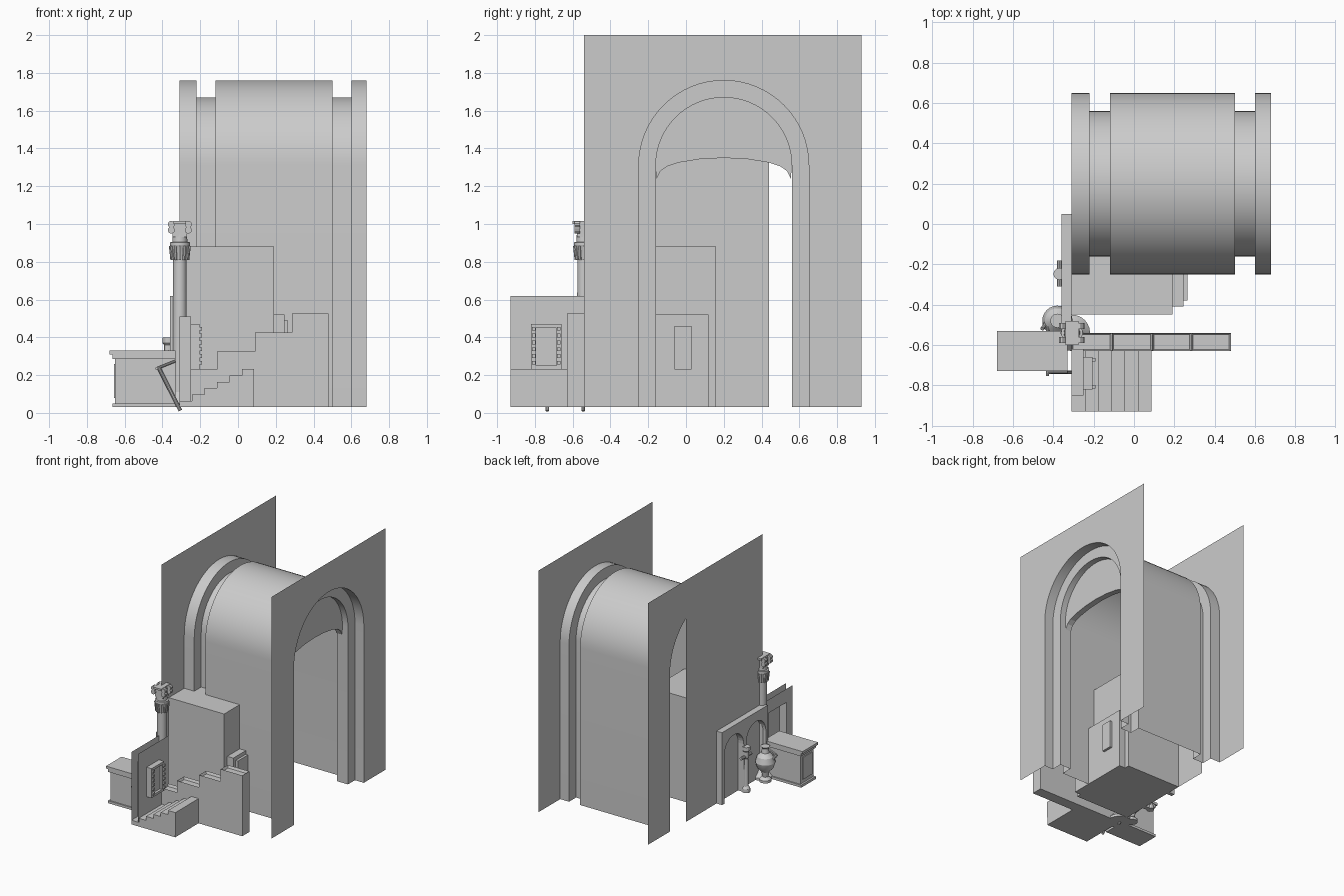
import bpy, bmesh
from math import sin, cos, pi, sqrt, acos
from mathutils import Vector

if "Cube" in bpy.data.objects:
    bpy.data.objects.remove(bpy.data.objects["Cube"])

FLOOR = 0.03
ARCH_Y, ARCH_Z = 0.20, 1.31          # arch centre


def finish(name, bm, smooth=False, closed=True):
    if closed:
        bmesh.ops.recalc_face_normals(bm, faces=bm.faces)
    me = bpy.data.meshes.new(name)
    bm.to_mesh(me)
    bm.free()
    ob = bpy.data.objects.new(name, me)
    bpy.context.collection.objects.link(ob)
    if smooth:
        bpy.context.view_layer.objects.active = ob
        ob.select_set(True)
        bpy.ops.object.shade_smooth_by_angle()
        ob.select_set(False)
    return ob


def box(name, x0, x1, y0, y1, z0, z1):
    return prism(name, [(y0, z0), (y1, z0), (y1, z1), (y0, z1)], 'X', x0, x1)


def prism(name, pts, axis, a, b=None, inset=None):
    """Extrude a profile along X (pts = y,z) or Y (pts = x,z); flat sheet if b is None."""
    bm = bmesh.new()
    at = lambda p, t: (t, p[0], p[1]) if axis == 'X' else (p[0], t, p[1])
    f = bm.faces.new([bm.verts.new(at(p, a)) for p in pts])
    if b is not None:
        g = bmesh.ops.extrude_face_region(bm, geom=[f])['geom']
        d = Vector((b - a, 0, 0)) if axis == 'X' else Vector((0, b - a, 0))
        bmesh.ops.translate(bm, vec=d, verts=[v for v in g if isinstance(v, bmesh.types.BMVert)])
        bmesh.ops.recalc_face_normals(bm, faces=bm.faces)
    if inset:
        tops = [f for f in bm.faces if f.normal.z > 0.9]
        bmesh.ops.inset_individual(bm, faces=tops, thickness=inset, depth=-0.02)
        return finish(name, bm, closed=False)
    return finish(name, bm)


def lathe(name, prof, cx, cy, n=24):
    bm = bmesh.new()
    rings = [[bm.verts.new((cx + r * cos(2 * pi * i / n), cy + r * sin(2 * pi * i / n), z))
              for i in range(n)] for r, z in prof]
    for a, b in zip(rings, rings[1:]):
        for i in range(n):
            bm.faces.new((a[i], a[(i + 1) % n], b[(i + 1) % n], b[i]))
    bm.faces.new(rings[0])
    bm.faces.new(rings[-1])
    return finish(name, bm, True)


def rod(name, p, q, r, n=10):
    p, q = Vector(p), Vector(q)
    bm = bmesh.new()
    bmesh.ops.create_cone(bm, cap_ends=True, segments=n, radius1=r, radius2=r, depth=(q - p).length)
    ob = finish(name, bm, True)
    ob.rotation_mode = 'QUATERNION'
    ob.rotation_quaternion = (q - p).to_track_quat('Z', 'Y')
    ob.location = (p + q) / 2
    return ob


def arch(r, cy=ARCH_Y, cz=ARCH_Z, n=32, a0=pi, a1=0.0, base=FLOOR):
    arc = [(cy + r * cos(a0 + (a1 - a0) * i / n), cz + r * sin(a0 + (a1 - a0) * i / n))
           for i in range(n + 1)]
    return [(arc[0][0], base)] + arc + [(arc[-1][0], base)]


# Barrel vault with a stepped rib near each end
bm = bmesh.new()
stations = [(-.31, .45), (-.22, .45), (-.22, .36), (-.12, .36), (-.12, .45),
            (.50, .45), (.50, .36), (.60, .36), (.60, .45), (.68, .45)]
rows = [[bm.verts.new((x, y, z)) for y, z in arch(r)] for x, r in stations]
for a, b in zip(rows, rows[1:]):
    for i in range(len(a) - 1):
        bm.faces.new((a[i], a[i + 1], b[i + 1], b[i]))
finish("barrel_vault", bm, True)

# End walls: full arch on the right, mostly filled arch on the left
frame = [(.93, FLOOR), (.93, 2), (-.54, 2), (-.54, FLOOR)]
prism("right_wall", frame + arch(.45), 'X', .68)
prism("left_wall", frame + arch(.45, a0=acos(.24 / .45), n=12), 'X', -.31)

# Lunette filling the head of the right portal
lower = [(.555, 1.24), (.535, 1.28), (.50, 1.305), (.44, 1.325), (.33, 1.343), (.2, 1.35),
         (.07, 1.343), (-.04, 1.325), (-.10, 1.305), (-.135, 1.28), (-.155, 1.24)]
prism("portal_lunette", arch(.36, base=1.25)[1:-1] + lower, 'X', .50, .55)

# Stepped blocks against the vault
box("large_block", -.31, .19, -.45, .16, FLOOR, .88)
box("low_block", .19, .245, -.41, .12, FLOOR, .52)
for y0, y1 in ((-.38, -.25), (-.06, .03)):
    box("block_panel", .245, .265, y0, y1, .23, .46 if y0 > -.2 else .49)

# Stepped parapet with recessed tops
prism("stepped_parapet", [(-.31, FLOOR), (.48, FLOOR), (.48, .525), (.285, .525), (.285, .425),
      (.09, .425), (.09, .325), (-.11, .325), (-.11, .23), (-.31, .23)],
      'Y', -.63, -.54, inset=.012)

# Small staircase
prof = [(.085, FLOOR), (-.31, FLOOR)]
for i in range(6):
    x = -.31 + i * .066
    z = .064 + i * .0335
    prof += [(x, z), (x + .066, z)]
prism("small_stairs", prof, 'Y', -.93, -.63)

# Side wall: two sheets joined by a window recess open to the left
o = [(-.85, FLOOR), (-.85, .51), (-.62, .51), (-.62, FLOOR)]
prism("side_wall_outer", [(-.93, FLOOR), (-.93, .62), (-.54, .62), (-.54, FLOOR)] + o[::-1], 'X', -.31)
prism("side_wall_inner", [(-.93, FLOOR), (-.93, .62), (-.54, .62), (-.54, FLOOR)], 'X', -.25)
bm = bmesh.new()
for a, b in zip(o, o[1:]):
    bm.faces.new([bm.verts.new(c) for c in ((-.31, *a), (-.31, *b), (-.25, *b), (-.25, *a))])
finish("recess_reveal", bm, closed=False)

# Beaded window frame
for y0, y1, z0, z1 in ((-.82, -.795, .23, .47), (-.685, -.66, .23, .47),
                       (-.795, -.685, .23, .25), (-.795, -.685, .45, .47)):
    box("window_frame", -.25, -.205, y0, y1, z0, z1)
box("window_panel", -.25, -.225, -.795, -.685, .25, .45)
for y in (-.807, -.673):
    for i in range(6):
        z = .255 + i * .036
        box("frame_bead", -.205, -.19, y - .009, y + .009, z, z + .02)

# Counter with base and stepped top
box("counter_body", -.65, -.33, -.715, -.545, FLOOR, .29)
box("counter_base", -.665, -.33, -.725, -.535, FLOOR, .05)
box("counter_cornice", -.665, -.33, -.725, -.535, .285, .31)
box("counter_top", -.68, -.33, -.73, -.53, .31, .33)
box("counter_side_panel", -.656, -.65, -.69, -.57, .08, .26)

# Slanted legs in front of and behind the counter
for y in (-.735, -.545):
    rod("slanted_leg", (-.42, y, .24), (-.305, y, .012), .01)
    rod("leg_arm", (-.43, y, .235), (-.33, y, .275), .007)
rod("leg_crossbar", (-.43, -.755, .235), (-.43, -.50, .235), .008)

# Arcade with two round arches
bays = [(-.105, .125), (-.39, .125)]
outline = [(.05, FLOOR), (.05, .62), (-.54, .62), (-.54, FLOOR)]
for cy, r in reversed(bays):
    outline += arch(r, cy, .42, 16)
prism("arcade", outline, 'X', -.36, -.31)
lathe("arcade_colonette", [(.03, .03), (.03, .06), (.017, .08), (.015, .3), (.022, .31),
      (.022, .36), (.03, .37), (.03, .4)], -.37, -.2475, 12)
rod("colonette_crossbar", (-.37, -.31, .32), (-.37, -.18, .32), .012)

# Round urn with foot and spout
lathe("urn", [(.045, .03), (.045, .05), (.022, .07), (.03, .11), (.062, .145), (.075, .19),
      (.062, .235), (.03, .265), (.025, .3), (.035, .315)], -.38, -.48)
rod("urn_spout", (-.43, -.48, .2), (-.455, -.52, .25), .01)

# Column with flared collar and scrolled capital
CX, CY = -.308, -.54
lathe("column_shaft", [(.09, .03), (.09, .05), (.07, .07), (.05, .09), (.038, .11), (.035, .81),
      (.04, .81), (.05, .88), (.053, .885), (.053, .903), (.04, .905), (.038, .95)], CX, CY)
for i in range(12):
    a = 2 * pi * i / 12
    c, s = cos(a), sin(a)
    rod("collar_rib", (CX + .042 * c, CY + .042 * s, .81), (CX + .05 * c, CY + .05 * s, .885), .008, 6)
box("capital_core", CX - .038, CX + .038, CY - .038, CY + .038, .93, 1.0)
box("capital_top", CX - .033, CX + .033, CY - .06, CY + .06, 1.0, 1.015)
for sx in (-1, 1):
    for sy in (-1, 1):
        for z in (.968, .998):
            rod("capital_scroll", (CX + sx * .045, CY + sy * .02, z),
                (CX + sx * .045, CY + sy * .05, z), .019)
